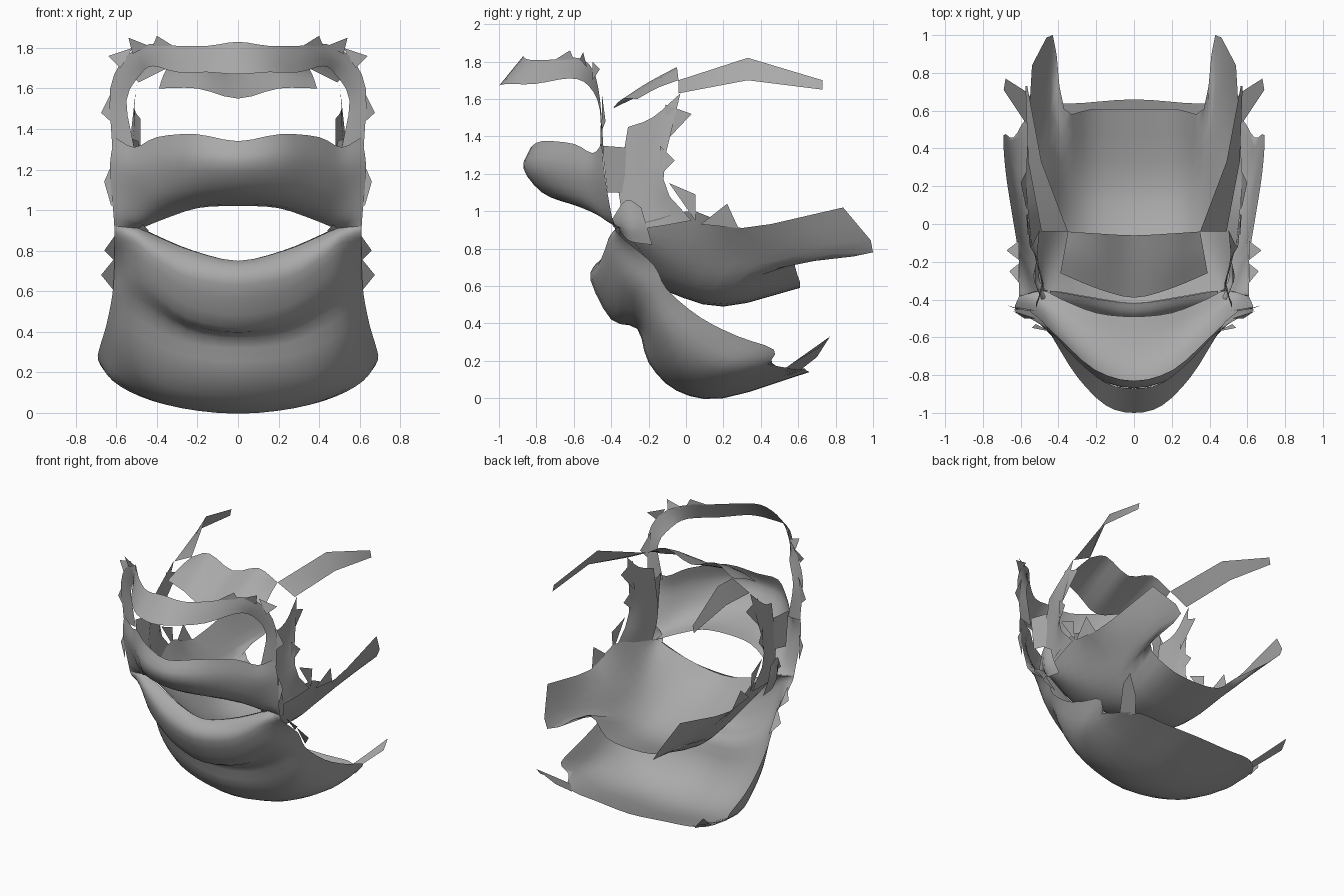
import bpy
from mathutils import Vector

skin = bpy.data.materials.new("plain grey")
skin.diffuse_color = (0.4, 0.4, 0.4, 1)


def make(name, verts, faces, mirror=False):
    me = bpy.data.meshes.new(name)
    me.from_pydata(verts, [], faces)
    me.materials.append(skin)
    for p in me.polygons:
        p.use_smooth = True
    ob = bpy.data.objects.new(name, me)
    bpy.context.collection.objects.link(ob)
    if mirror:
        m = ob.modifiers.new("mirror", "MIRROR")
        m.use_mirror_merge = False
    return ob


def spline(pts, n):
    """Smooth curve through the points, n steps for each span."""
    p = [Vector(q) for q in pts]
    p = [2 * p[0] - p[1]] + p + [2 * p[-1] - p[-2]]
    out = []
    for i in range(1, len(p) - 2):
        a, b, c, d = p[i - 1:i + 3]
        for k in range(n):
            t = k / n
            out.append(0.5 * (2 * b + (c - a) * t + (2 * a - 5 * b + 4 * c - d) * t * t
                              + (3 * b - a - 3 * c + d) * t ** 3))
    return out + [p[-2]]


def mid(*yz):
    """Profile on the centre plane."""
    return [(0, y, z) for y, z in yz]


def loft(name, cols, n=3, centred=True):
    """Smooth sheet through columns of points, mirrored across x = 0."""
    if centred:
        cols = [[(-x, y, z) for x, y, z in c] for c in cols[:0:-1]] + cols
    fine = [spline(c, n) for c in cols]
    rows = [spline(r, n) for r in zip(*fine)]
    w = len(rows[0])
    verts = [v for r in rows for v in r]
    faces = [(j * w + i, j * w + i + 1, (j + 1) * w + i + 1, (j + 1) * w + i)
             for j in range(len(rows) - 1) for i in range(w - 1)]
    return make(name, verts, faces, mirror=not centred)


def tab(name, base, tip, half):
    """Torn triangular tab: base edge of direction half, pointing at tip."""
    b, h = Vector(base), Vector(half)
    make(name, [b - h, b + h, Vector(tip)], [(0, 1, 2)], True)


# Muzzle with the overhanging upper lip, from mouth edge to torn top edge
loft("upper_lip", [
    mid((-.49, 1.02), (-.62, 1.04), (-.77, 1.1), (-.87, 1.23), (-.83, 1.34)),
    [(.2, -.47, 1.01), (.2, -.59, 1.03), (.21, -.72, 1.1), (.21, -.81, 1.24), (.21, -.77, 1.375)],
    [(.38, -.4, .95), (.39, -.49, .99), (.4, -.58, 1.08), (.4, -.63, 1.23), (.4, -.6, 1.36)],
    [(.49, -.35, .91), (.5, -.42, .95), (.515, -.47, 1.06), (.52, -.51, 1.2), (.51, -.5, 1.31)],
    [(.61, -.385, .92), (.615, -.4, .99), (.625, -.42, 1.1), (.63, -.44, 1.24), (.61, -.45, 1.36)],
])

# Lower lip running down into the chin, jaw and underside
loft("lower_lip_and_chin", [
    mid((-.42, .75), (-.48, .72), (-.51, .63), (-.4, .42), (-.26, .37),
        (-.2, .19), (-.05, .04), (.2, 0), (.66, .14)),
    [(.23, -.39, .8), (.24, -.44, .76), (.25, -.47, .67), (.25, -.37, .47), (.25, -.24, .4),
     (.27, -.17, .22), (.28, -.03, .07), (.28, .2, .025), (.28, .64, .15)],
    [(.4, -.36, .87), (.41, -.41, .84), (.42, -.43, .77), (.43, -.36, .61), (.45, -.24, .5),
     (.47, -.14, .3), (.47, 0, .14), (.48, .25, .08), (.46, .63, .16)],
    [(.49, -.35, .91), (.5, -.39, .89), (.51, -.4, .84), (.53, -.31, .69), (.55, -.2, .56),
     (.58, -.08, .38), (.6, .08, .24), (.62, .28, .16), (.57, .56, .16)],
    [(.61, -.385, .92), (.61, -.37, .89), (.61, -.32, .84), (.61, -.17, .71), (.62, -.1, .58),
     (.65, .08, .43), (.68, .28, .33), (.69, .47, .26), (.64, .44, .18)],
])

# Mouth floor: a tray with sloping sides that end in long tails
loft("mouth_floor", [
    mid((-.42, .75), (-.33, .68), (-.1, .57), (.2, .49), (.61, .59)),
    [(.22, -.39, .8), (.22, -.28, .7), (.21, -.05, .58), (.21, .22, .52), (.22, .61, .62)],
    [(.39, -.36, .87), (.38, -.25, .78), (.35, -.02, .66), (.35, .27, .62), (.37, .61, .75)],
    [(.47, -.35, .91), (.47, -.22, .85), (.45, 0, .79), (.45, .4, .76), (.43, 1, .78)],
    [(.49, -.3, .92), (.53, -.15, .96), (.56, .05, 1), (.57, .3, .91), (.54, .84, 1.02)],
])

# Brow strip arching over the muzzle and down to the cheeks
loft("brow_strip", [
    mid((-1, 1.67), (-.87, 1.83)),
    [(.15, -.96, 1.68), (.15, -.84, 1.81)],
    [(.3, -.81, 1.68), (.3, -.72, 1.81)],
    [(.42, -.62, 1.71), (.43, -.58, 1.82)],
    [(.48, -.52, 1.67), (.55, -.5, 1.76)],
    [(.55, -.46, 1.54), (.63, -.46, 1.6)],
    [(.51, -.46, 1.3), (.62, -.44, 1.31)],
])

# Wavy roof of the mouth
loft("mouth_roof", [
    mid((-.39, 1.55), (-.22, 1.63), (-.06, 1.7)),
    [(.2, -.34, 1.6), (.2, -.2, 1.69), (.2, -.05, 1.77)],
    [(.39, -.26, 1.6), (.37, -.15, 1.66), (.35, -.04, 1.7)],
])

# Upper side wings running back from the roof
make("upper_wing",
     [(.35, -.04, 1.7), (.49, -.04, 1.63), (.49, .33, 1.82), (.56, .33, 1.7), (.565, .73, 1.7), (.575, .73, 1.65)],
     [(0, 1, 3, 2), (2, 3, 5, 4)], True)

# Inner cheek walls, with the gum in front of them
loft("inner_cheek", [
    [(.48, -.31, 1.45), (.48, -.36, 1.1), (.49, -.3, .9)],
    [(.51, -.18, 1.5), (.51, -.2, 1.12), (.53, -.14, .92)],
    [(.5, -.03, 1.63), (.55, -.12, 1.17), (.56, .03, .95)],
], centred=False)
make("gum", [(.52, -.45, 1.35), (.49, -.32, 1.34), (.48, -.33, 1.1), (.52, -.42, 1.1)], [(0, 1, 2, 3)], True)

# Torn tabs on the cheeks, brow and inner walls
tab("cheek_tab_low", (.61, -.14, .68), (.675, -.14, .68), (0, .05, -.08))
tab("cheek_tab_high", (.61, -.26, .81), (.66, -.25, .8), (0, .05, -.06))
tab("muzzle_tab", (.625, -.42, 1.12), (.66, -.42, 1.14), (0, 0, .1))
tab("brow_tab_side", (.61, -.45, 1.53), (.675, -.43, 1.48), (-.01, 0, .1))
tab("brow_tab_corner", (.55, -.5, 1.75), (.64, -.46, 1.76), (.03, 0, -.05))
tab("brow_tab_top", (.48, -.55, 1.79), (.54, -.55, 1.85), (.04, .02, -.02))
tab("brow_tab_front", (.37, -.65, 1.81), (.4, -.62, 1.86), (.05, .05, 0))
tab("wall_tab_top", (.51, -.12, 1.46), (.51, .03, 1.52), (0, .01, .11))
tab("wall_tab_mid", (.53, -.14, 1.27), (.55, -.06, 1.27), (0, 0, .08))
tab("wall_tab_low", (.56, -.02, 1.05), (.57, .05, 1.09), (0, .07, -.1))
tab("floor_tab", (.57, .18, .92), (.6, .22, 1.04), (0, .1, -.01))

# Raised tail at the rear edge of the jaw
make("jaw_tail", [(.5, .61, .15), (.57, .53, .16), (.69, .71, .27), (.68, .77, .33), (.57, .7, .22)],
     [(0, 1, 2, 3, 4)], True)

# Small folds tucked into the mouth corners
loft("mouth_corner_fold", [
    [(.44, -.36, .9), (.46, -.39, .92), (.49, -.4, .95)],
    [(.5, -.3, .84), (.53, -.3, .92), (.52, -.32, 1.06)],
    [(.5, -.18, .82), (.52, -.21, .92), (.52, -.24, 1.02)],
], centred=False)
